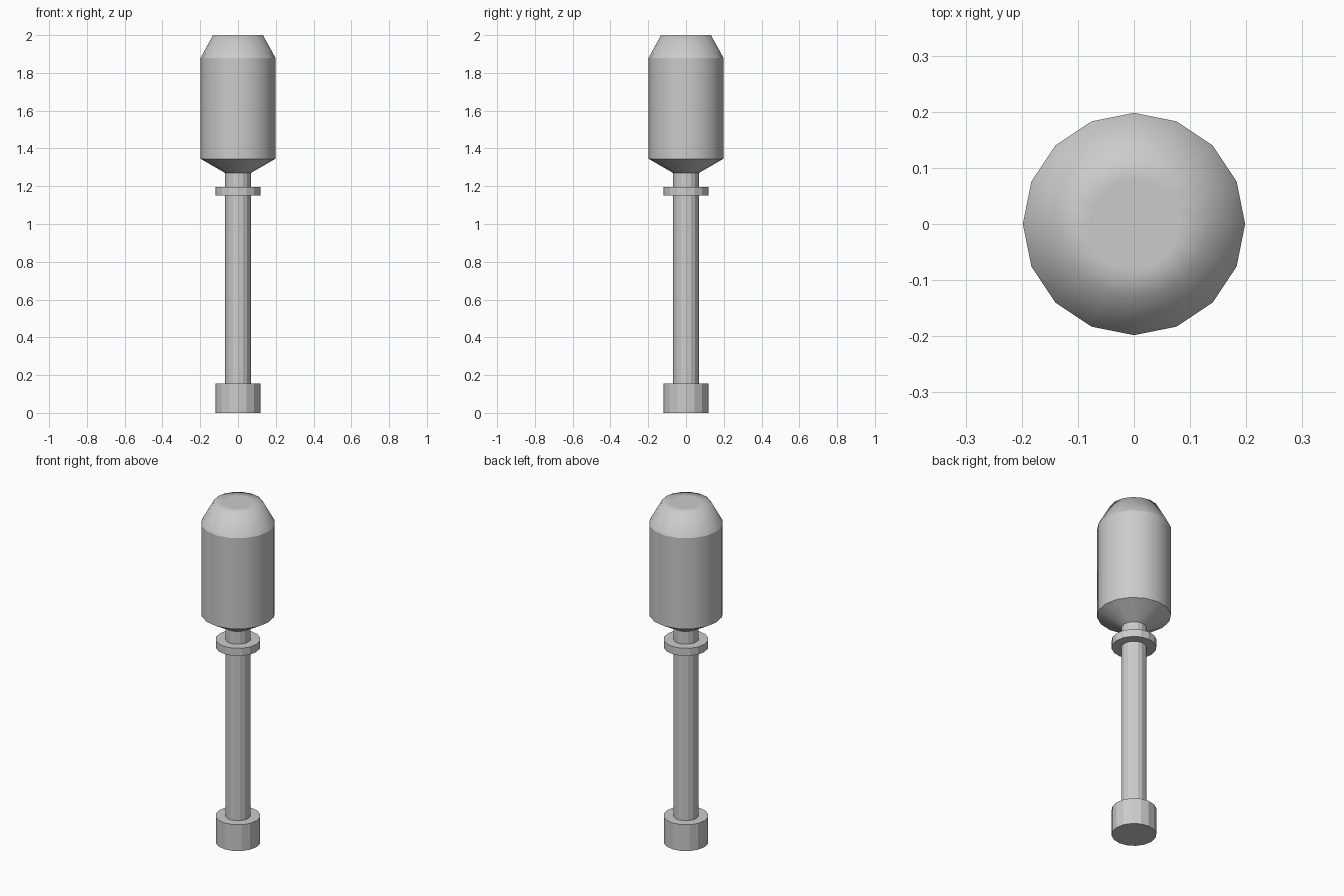
import bpy, bmesh
from math import cos, sin, tau

if "Cube" in bpy.data.objects:
    bpy.data.objects.remove(bpy.data.objects["Cube"])

SIDES = 16


def lathe(name, profile, smooth=(), sharp=(), cap_bottom=False, cap_top=False):
    """Revolve (radius, z) points; smooth = smooth band indices, sharp = hard ring indices."""
    bm = bmesh.new()
    rings = [[bm.verts.new((r * cos(tau * i / SIDES), r * sin(tau * i / SIDES), z))
              for i in range(SIDES)] for r, z in profile]
    for k, (a, b) in enumerate(zip(rings, rings[1:])):
        for i in range(SIDES):
            j = (i + 1) % SIDES
            bm.faces.new((a[i], a[j], b[j], b[i])).smooth = k in smooth
    if cap_bottom:
        bm.faces.new(rings[0][::-1])
    if cap_top:
        bm.faces.new(rings[-1]).smooth = len(profile) - 1 in smooth
    for k in sharp:
        for i in range(SIDES):
            bm.edges.get((rings[k][i], rings[k][(i + 1) % SIDES])).smooth = False
    mesh = bpy.data.meshes.new(name)
    bm.to_mesh(mesh)
    bm.free()
    obj = bpy.data.objects.new(name, mesh)
    bpy.context.collection.objects.link(obj)
    return obj


# Handle: faceted pommel, slim shaft and collar below the head
lathe("handle", [(0.12, 0), (0.12, 0.155), (0.068, 0.155), (0.068, 1.15),
                 (0.12, 1.15), (0.12, 1.195), (0.068, 1.195), (0.068, 1.27)],
      cap_bottom=True)

# Head: flared underside, barrel, and tapered shoulder blending into the top
lathe("head", [(0.068, 1.27), (0.198, 1.345), (0.198, 1.88), (0.132, 2.0), (0.08, 2.0)],
      smooth=(0, 1, 2, 3, 4), sharp=(1, 2), cap_top=True)
